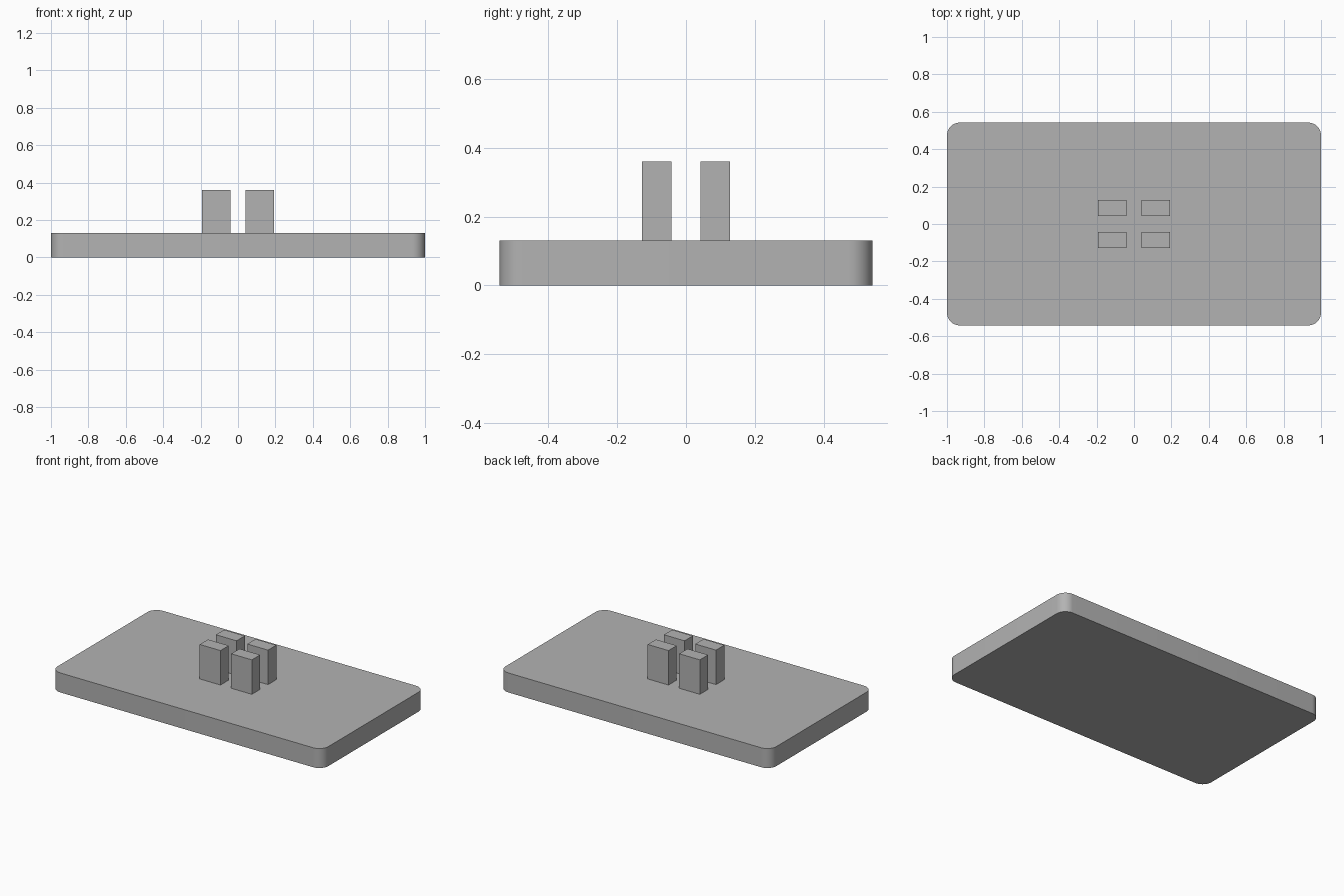
import bpy
import bmesh
import math

if "Cube" in bpy.data.objects:
    bpy.data.objects.remove(bpy.data.objects["Cube"], do_unlink=True)

# Single grey material
grey = bpy.data.materials.new("plain_grey")
grey.use_nodes = True
colour = (0.45, 0.45, 0.45, 1)
grey.diffuse_color = colour
grey.node_tree.nodes["Principled BSDF"].inputs["Base Color"].default_value = colour


def box(name, size, centre, corner=0.0):
    """Box with optionally rounded vertical edges."""
    bm = bmesh.new()
    bmesh.ops.create_cube(bm, size=1)
    bmesh.ops.scale(bm, vec=size, verts=bm.verts)
    if corner:
        upright = [e for e in bm.edges
                   if abs(e.verts[0].co.z - e.verts[1].co.z) > size[2] / 2]
        bmesh.ops.bevel(bm, geom=upright, offset=corner, segments=12,
                        profile=0.5, affect='EDGES')
    bmesh.ops.recalc_face_normals(bm, faces=bm.faces)
    mesh = bpy.data.meshes.new(name)
    bm.to_mesh(mesh)
    bm.free()
    mesh.materials.append(grey)
    obj = bpy.data.objects.new(name, mesh)
    obj.location = centre
    bpy.context.collection.objects.link(obj)
    return obj


# Rounded base slab
slab_top = 0.13
slab = box("base_slab", (2, 1.084, slab_top), (0, 0, slab_top / 2), corner=0.068)
bpy.context.view_layer.objects.active = slab
slab.select_set(True)
bpy.ops.object.shade_smooth_by_angle(angle=math.radians(30))

# Four upright posts around the centre
post_height = 0.23
for side, sx in (("left", 1), ("right", -1)):
    for end, sy in (("front", -1), ("back", 1)):
        box(f"{end}_{side}_post", (0.153, 0.087, post_height),
            (sx * 0.116, sy * 0.085, slab_top + post_height / 2))
